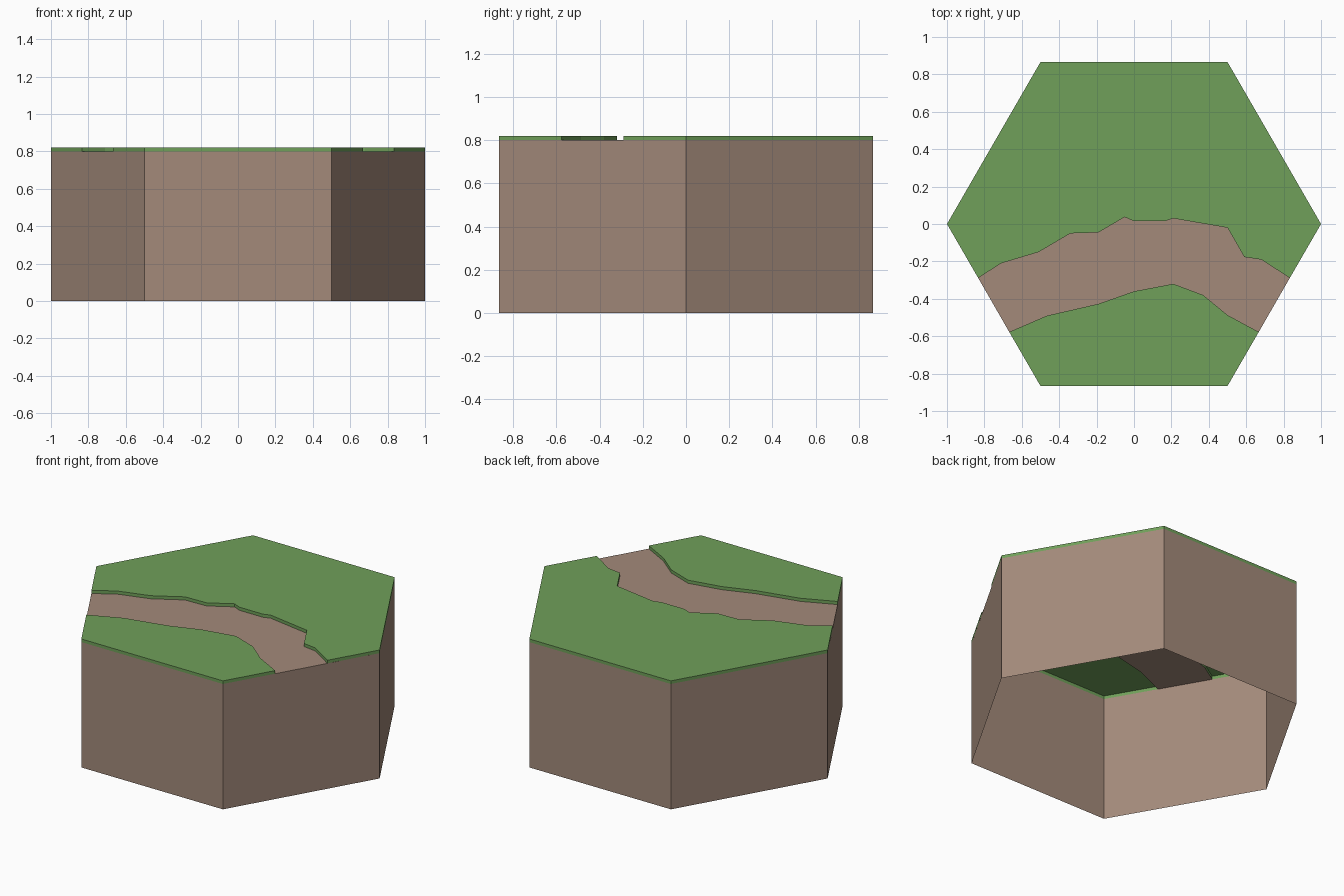
import bpy, bmesh, math

if "Cube" in bpy.data.objects:
    bpy.data.objects.remove(bpy.data.objects["Cube"])

BASE_Z, GRASS_Z = 0.80, 0.82


def material(name, color):
    m = bpy.data.materials.new(name)
    m.diffuse_color = (*color, 1)
    m.use_nodes = True
    m.node_tree.nodes["Principled BSDF"].inputs["Base Color"].default_value = m.diffuse_color
    return m


def shell(name, outline, z0, z1, mat, walls=True, cap=True):
    """Bottomless sheet from a counter-clockwise outline: side walls and/or top."""
    bm = bmesh.new()
    top = [bm.verts.new((x, y, z1)) for x, y in outline]
    if cap:
        bm.faces.new(top)
    if walls:
        low = [bm.verts.new((x, y, z0)) for x, y in outline]
        n = len(outline)
        for i in range(n):
            j = (i + 1) % n
            bm.faces.new((low[i], low[j], top[j], top[i]))
    mesh = bpy.data.meshes.new(name)
    bm.to_mesh(mesh)
    bm.free()
    mesh.materials.append(mat)
    obj = bpy.data.objects.new(name, mesh)
    bpy.context.collection.objects.link(obj)
    return obj


earth = material("earth", (0.366, 0.254, 0.195))
grass = material("grass", (0.162, 0.352, 0.102))

# Hexagon corners, counter-clockwise from +x
hexagon = [(math.cos(math.radians(60 * i)), math.sin(math.radians(60 * i)))
           for i in range(6)]

# Path edges, left to right; the ends lie on the slanted front sides
S = math.sqrt(3)
back_bank = [(-0.833, -S / 6), (-0.71, -0.21), (-0.51, -0.15), (-0.34, -0.05),
             (-0.19, -0.045), (-0.05, 0.037), (0, 0.015), (0.165, 0.015),
             (0.21, 0.03), (0.50, -0.02), (0.59, -0.177), (0.68, -0.19),
             (0.833, -S / 6)]
front_bank = [(-0.667, -S / 3), (-0.465, -0.49), (-0.19, -0.427), (0, -0.36),
              (0.21, -0.32), (0.37, -0.38), (0.50, -0.487), (0.667, -S / 3)]

# Earth sides, open at the bottom
shell("earth_sides", hexagon, 0, BASE_Z, earth, cap=False)
# Sunken dirt path
shell("dirt_path", front_bank + back_bank[::-1], BASE_Z, BASE_Z, earth, walls=False)
# Raised grass behind and in front of the path
shell("back_grass", back_bank + hexagon[0:4], BASE_Z, GRASS_Z, grass)
shell("front_grass", front_bank[::-1] + hexagon[4:6], BASE_Z, GRASS_Z, grass)
